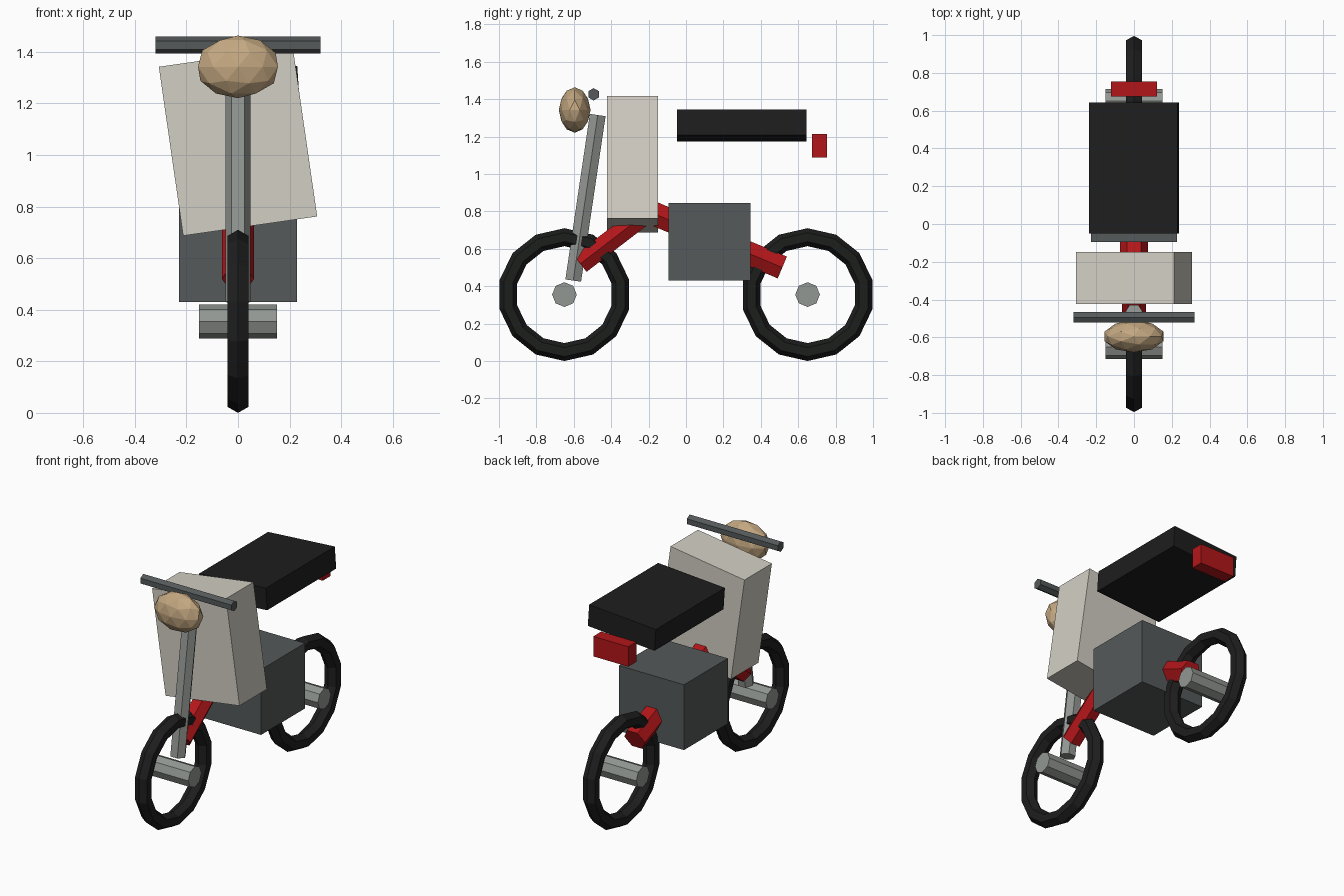
import bpy
from math import atan2, pi, radians
from mathutils import Vector

if "Cube" in bpy.data.objects:
    bpy.data.objects.remove(bpy.data.objects["Cube"])


def material(name, rgb):
    m = bpy.data.materials.new(name)
    m.diffuse_color = (*rgb, 1)
    m.use_nodes = True
    m.node_tree.nodes["Principled BSDF"].inputs["Base Color"].default_value = m.diffuse_color
    return m


BLACK = material("black", (0.012, 0.013, 0.012))
DARK = material("dark_grey", (0.09, 0.1, 0.1))
SILVER = material("silver", (0.29, 0.31, 0.29))
RED = material("red", (0.45, 0.008, 0.01))
CREAM = material("cream", (0.65, 0.62, 0.55))
TAN = material("tan", (0.55, 0.39, 0.22))


def finish(name, mat):
    o = bpy.context.object
    o.name = o.data.name = name
    o.data.materials.append(mat)
    return o


def box(name, mat, centre, size, roll=0):
    bpy.ops.mesh.primitive_cube_add(size=1, location=centre, rotation=(0, radians(roll), 0))
    finish(name, mat).scale = size


def cross_bar(name, mat, centre, radius, length, sides):
    # bar running left to right, with a corner pointing straight up
    bpy.ops.mesh.primitive_cylinder_add(vertices=sides, radius=radius, depth=length,
                                        location=centre, rotation=(0, pi / 2, pi if sides == 8 else 0))
    o = finish(name, mat)
    if sides == 6:
        for v in o.data.vertices:
            v.co.x, v.co.y = v.co.y, -v.co.x


def tube(name, mat, start, end, radius):
    # six-sided tube in the centre plane, corners pointing sideways
    a, b = Vector((0, *start)), Vector((0, *end))
    d = b - a
    bpy.ops.mesh.primitive_cylinder_add(vertices=6, radius=radius, depth=d.length,
                                        location=(a + b) / 2, rotation=(atan2(-d.y, d.z), 0, 0))
    o = finish(name, mat)
    for v in o.data.vertices:
        v.co.x, v.co.y = v.co.y, -v.co.x


# wheels and hubs
for side, y in (("front", -0.65), ("rear", 0.65)):
    bpy.ops.mesh.primitive_torus_add(major_segments=14, minor_segments=6, major_radius=0.307,
                                     minor_radius=0.048, location=(0, y, 0.355),
                                     rotation=(0, pi / 2, 0))
    finish(side + "_tyre", BLACK)
    cross_bar(side + "_hub", SILVER, (0, y, 0.355), 0.066, 0.304, 8)

# frame and fork
tube("front_frame_tube", RED, (-0.565, 0.52), (-0.2, 0.8), 0.063)
tube("rear_frame_tube", RED, (-0.2, 0.8), (0.515, 0.5), 0.073)
tube("fork", SILVER, (-0.603, 0.43), (-0.472, 1.315), 0.049)

# body
box("engine", DARK, (0, 0.126, 0.637), (0.456, 0.44, 0.415))
box("fuel_tank", CREAM, (0, -0.286, 1.052), (0.525, 0.275, 0.662), -8.2)
box("seat", BLACK, (0, 0.2975, 1.26), (0.47, 0.693, 0.138), -4)
box("tail_light", RED, (0, 0.715, 1.151), (0.246, 0.08, 0.127))

# handlebar
cross_bar("handlebar", DARK, (0, -0.494, 1.426), 0.033, 0.64, 6)

# headlight, flattened front to back
bpy.ops.mesh.primitive_ico_sphere_add(subdivisions=2, radius=1)
lamp = finish("headlight", TAN)
size = lamp.dimensions.copy()
lamp.scale = (0.31 / size.x, 0.17 / size.y, 0.243 / size.z)
lamp.location = (0, -0.595, 1.342)
